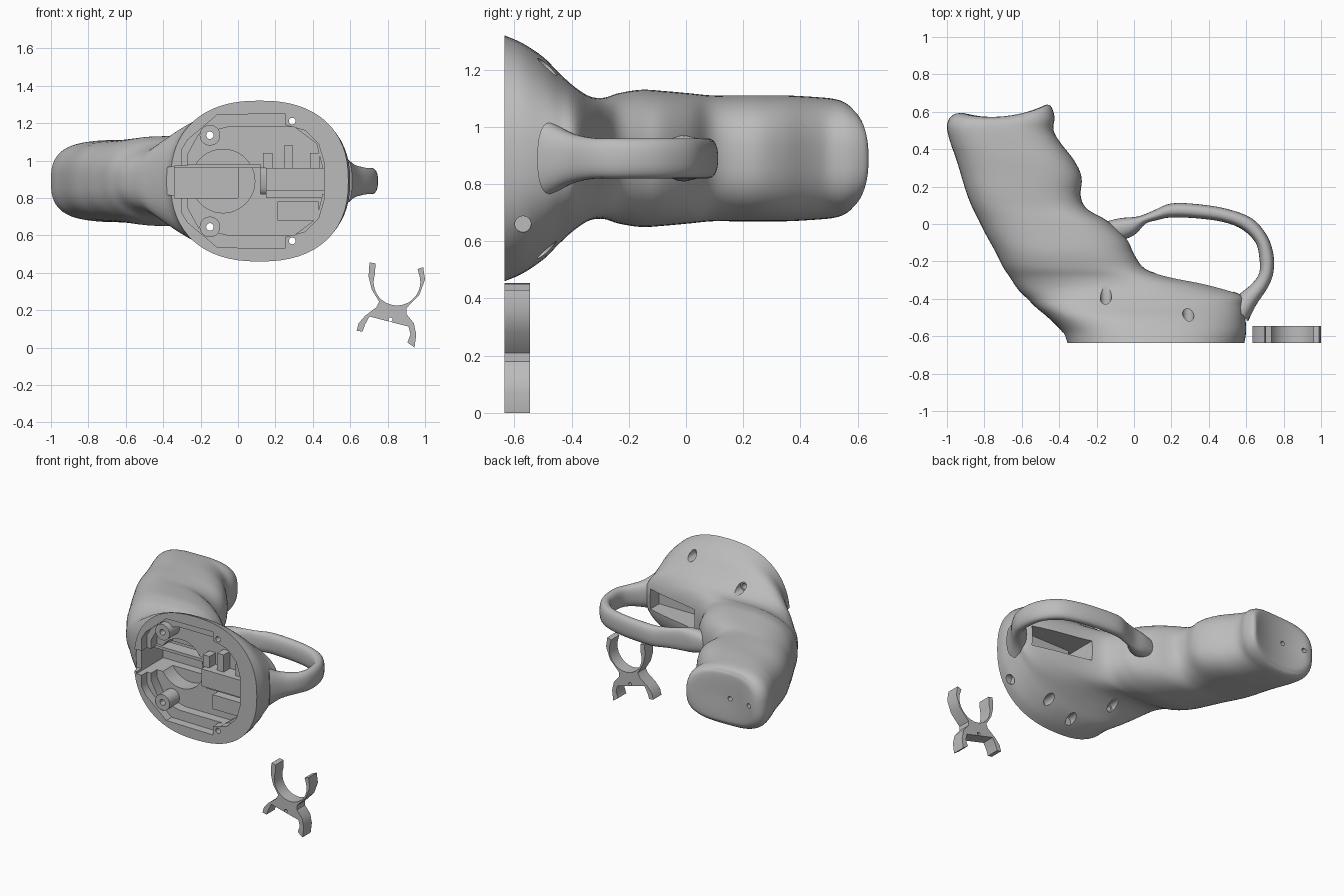
import bpy, bmesh, math
from mathutils import Vector

U = 0.01      # tables are in hundredths
ZC = 89       # height of the symmetry plane

cube = bpy.data.objects.get("Cube")
if cube:
    bpy.data.objects.remove(cube, do_unlink=True)

grey = bpy.data.materials.new("plain_grey")
grey.use_nodes = True
grey.diffuse_color = (0.5, 0.5, 0.5, 1)
grey.node_tree.nodes["Principled BSDF"].inputs["Base Color"].default_value = (0.5, 0.5, 0.5, 1)


def finish(name, bm):
    bmesh.ops.recalc_face_normals(bm, faces=bm.faces)
    mesh = bpy.data.meshes.new(name)
    bm.to_mesh(mesh)
    bm.free()
    mesh.materials.append(grey)
    obj = bpy.data.objects.new(name, mesh)
    bpy.context.collection.objects.link(obj)
    return obj


def smooth(obj, degrees=35):
    bpy.ops.object.select_all(action="DESELECT")
    obj.select_set(True)
    bpy.context.view_layer.objects.active = obj
    bpy.ops.object.shade_smooth_by_angle(angle=math.radians(degrees))


def spline(rows, steps):
    """Catmull-Rom interpolation of table rows."""
    rows = [Vector(r) for r in rows]
    out = []
    for i in range(len(rows) - 1):
        a, b = rows[max(i - 1, 0)], rows[i]
        c, d = rows[i + 1], rows[min(i + 2, len(rows) - 1)]
        for s in range(steps):
            t = s / steps
            out.append(0.5 * (2 * b + (c - a) * t + (2 * a - 5 * b + 4 * c - d) * t ** 2
                              + (3 * b - a - 3 * c + d) * t ** 3))
    return out + [rows[-1]]


def loft(name, rows, power, end_power, count=64, steps=4, sag_from=1000, sag=0):
    """Rows hold one edge (x, y), the other edge (x, y) and the half height.
    Rings get squarer toward end_power; from row sag_from on they dip by up to sag."""
    bm = bmesh.new()
    rings = []
    for k, (x0, y0, x1, y1, h) in enumerate(spline(rows, steps)):
        mid, half = Vector((x0 + x1, y0 + y1)) / 2, Vector((x1 - x0, y1 - y0)) / 2
        dip = sag * min(max(k / steps - sag_from, 0) / 2, 1)
        e = 2 / (power + (end_power - power) * k / steps / (len(rows) - 1))
        ring = []
        for i in range(count):
            a = math.tau * i / count
            c, s = (math.copysign(abs(f) ** e, f) for f in (math.cos(a), math.sin(a)))
            p = mid + half * c
            ring.append(bm.verts.new((p.x * U, (p.y - dip * (1 - c * c)) * U, (ZC + h * s) * U)))
        rings.append(ring)
    for r, q in zip(rings, rings[1:]):
        for i in range(count):
            j = (i + 1) % count
            bm.faces.new((r[i], r[j], q[j], q[i]))
    bm.faces.new(rings[0])
    # Close the far end with a strip of quads so that it follows the dip
    last, n = rings[-1], count // 2
    bm.faces.new((last[0], last[1], last[-1]))
    for i in range(1, n - 1):
        bm.faces.new((last[i], last[i + 1], last[-i - 1], last[-i]))
    bm.faces.new((last[n - 1], last[n], last[n + 1]))
    return finish(name, bm)


def prism(name, outline, y0, y1, base=ZC):
    """Extrude an x, z outline along y."""
    bm = bmesh.new()
    ends = [[bm.verts.new((x * U, y * U, (z + base) * U)) for x, z in outline] for y in (y0, y1)]
    n = len(outline)
    for i in range(n):
        j = (i + 1) % n
        bm.faces.new((ends[0][i], ends[0][j], ends[1][j], ends[1][i]))
    for end in ends:
        bm.faces.new(end)
    return finish(name, bm)


def circle(x, z, r, n=32):
    return [(x + r * math.cos(math.tau * i / n), z + r * math.sin(math.tau * i / n)) for i in range(n)]


def rect(x0, x1, z0, z1):
    return [(x0, z0), (x1, z0), (x1, z1), (x0, z1)]


def mirrored(half):
    return half + [(x, -z) for x, z in reversed(half)]


def cut(obj, outline, y0, y1, base=ZC, turn=0):
    cutter = prism("cutter", outline, y0, y1, base)
    cutter.rotation_euler.z = math.radians(turn)
    cutter.hide_render = True
    mod = obj.modifiers.new("cut", "BOOLEAN")
    mod.operation = "DIFFERENCE"
    mod.solver = "EXACT"
    mod.object = cutter
    bpy.context.view_layer.objects.active = obj
    bpy.ops.object.modifier_apply(modifier=mod.name)
    bpy.data.objects.remove(cutter, do_unlink=True)


# Flared base running into the curved grip, ending in a dished, horned tip
grip = loft("grip_body", [
    (-36, -63.5, 59, -63.5, 43), (-38.5, -57.5, 60, -57, 40.3), (-46, -50, 59.5, -50, 35.5),
    (-52, -45, 59, -44, 30), (-57, -40, 57.5, -38, 25), (-62, -35, 40, -32.5, 21.7),
    (-66, -29, 20, -28.5, 21.2), (-70, -23, 6, -24, 22.8), (-74, -15, 0, -16, 24),
    (-79, -6, -4, -8, 23.5), (-83, 2, -14, 1.5, 22.7), (-87, 10, -25, 8, 22),
    (-90, 18, -28.5, 15, 22), (-93, 28, -28, 25, 22), (-95.5, 36, -32, 34, 22),
    (-98, 43, -39, 43, 21.6), (-100, 51, -43, 50, 21), (-99, 56, -42.5, 57, 20),
    (-96, 58.7, -44, 62.3, 18), (-93, 59.3, -46, 63.8, 14), (-91, 59.4, -48, 63.4, 1)],
    2.35, 2.9, sag_from=16, sag=4)

# Front cavity: shallow rim step, deeper floor, round bore and cross recess
cut(grip, mirrored([(-30, 17), (-27, 22), (-11, 35.5), (25, 36), (25, 30), (36, 27), (43, 20), (46, 10)]), -70, -57.5)
cut(grip, mirrored([(-27, 14), (-21, 25), (-5, 29), (30, 29), (42, 20), (45, 8)]), -70, -51)
cut(grip, circle(-8, 0, 17, 48), -70, -40)
cut(grip, rect(-34, 0, -9, 8), -70, -34)

# Trigger window through the back wall and the notch in the side rim
cut(grip, rect(12, 53, -7, 7), -61, -15)
cut(grip, rect(-38.5, -28, -7.5, 7.5), -70, -58)

# Screw bosses with through holes and counterbores
for side, label in ((1, "upper"), (-1, "lower")):
    boss = prism(label + "_screw_boss", circle(-15, 24.5 * side, 5.5), -62, -49)
    for part in (grip, boss):
        cut(part, circle(-15, 24.5 * side, 2), -70, -42)
    cut(grip, circle(-15, 24.5 * side, 3), -43, -31)
    cut(grip, circle(29, 32 * side, 1.8), -70, -50)
    cut(grip, circle(29, 32 * side, 3), -56, -35)
    smooth(boss)

# Extra blind holes in the side and below, and small holes in the grip end
cut(grip, circle(-57, -23, 2.8), -75, -51, turn=90)
cut(grip, circle(8, -37, 3), -56, -40)
for x in (-90, -74):
    cut(grip, circle(x, 0, 1.6, 16), 53, 70)
smooth(grip)

# Loop guard joining grip and base, flared at its root
guard = loft("finger_guard", [
    (-20, 0, -10, -10, 6), (-8, 3, 0, -6, 8), (2, 4, 6, 0, 7.5), (10, 7, 12, 2, 7),
    (20, 11, 20, 3.5, 7), (35, 10.5, 34, 3, 7), (50, 8, 48, 1, 7), (63, 3, 58, -3, 7),
    (71, -6, 65, -10, 7), (74.5, -16, 67, -18, 7), (74.5, -26, 67, -26, 7),
    (71.5, -34, 63, -32, 7.2), (65.5, -43, 56, -38, 9), (61, -52, 53, -43, 12.5)], 2.4, 2.4, 32)
smooth(guard)

# Internal blocks and posts
prism("recess_lip", rect(-34, 12, 7, 9), -53, -44)
prism("switch_block", rect(15, 47, -5, 7), -62, -46)
prism("switch_shelf", rect(15, 54, -9, 7), -56, -46)
prism("switch_step", rect(21, 43, -21, -11), -58, -48)
for name, x, top in (("left", 16, 15), ("middle", 27, 19), ("right", 41, 15)):
    prism(name + "_post", rect(x - 2.5, x + 2.5, 7, top), -58, -49)

# Loose holder clip
arms = [(85 + 12.5 * math.cos(math.radians(a)), 35 + 12.5 * math.sin(math.radians(a)))
        for a in range(380, 159, -10)]
clip = prism("holder_clip", [(96, 42)] + arms + [
    (73.5, 45), (70.3, 45.5), (69.8, 38), (71.5, 31), (75.5, 24.5), (74, 21.5), (68, 17), (64.5, 13),
    (63.4, 9), (66.6, 8.5), (68, 12.5), (70.3, 16.6), (91.2, 11.2), (92.2, 7), (90.6, 2.7),
    (94.4, 0), (95.3, 7), (94, 13), (90, 18), (90, 21), (97, 28.3), (100, 36.3), (99, 43)],
    -63.5, -54.5, 0)
cut(clip, circle(81.5, 15, 1.1, 16), -70, -50, 0)
smooth(clip)
